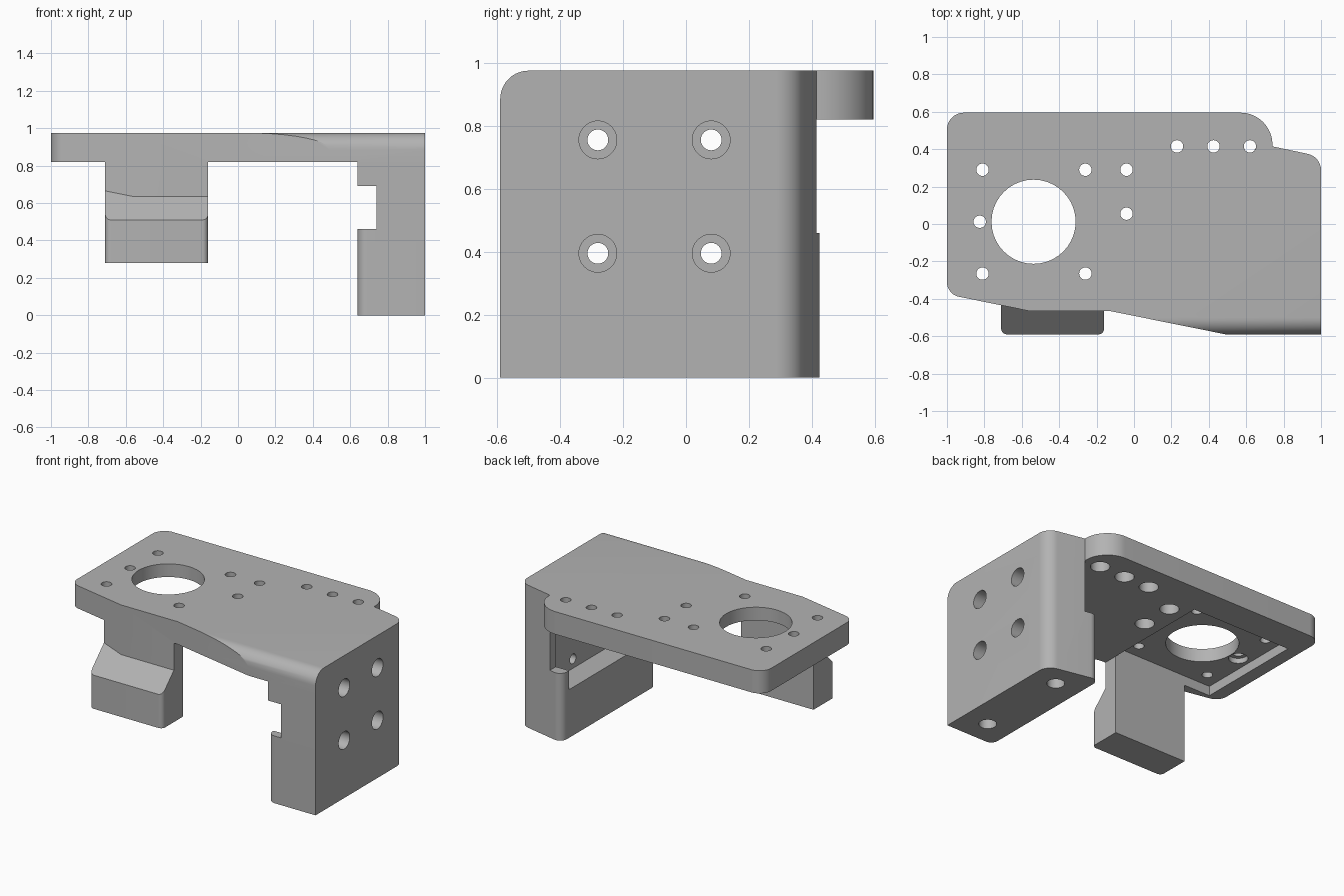
import bpy
import bmesh
from math import radians, tan
from mathutils import Vector, Matrix

cube = bpy.data.objects.get("Cube")
if cube:
    bpy.data.objects.remove(cube, do_unlink=True)

grey = bpy.data.materials.new("machined grey")
grey.use_nodes = True
COLOUR = (0.45, 0.45, 0.45, 1)
grey.diffuse_color = COLOUR
grey.node_tree.nodes["Principled BSDF"].inputs["Base Color"].default_value = COLOUR

TOP, UNDER, LEDGE = 0.975, 0.82, 0.46


def rounded(corners, steps=12):
    """Outline from (x, y, radius) corners, each filleted."""
    out = []
    for i, (x, y, r) in enumerate(corners):
        p = Vector((x, y))
        if not r:
            out.append(p)
            continue
        a = (Vector(corners[i - 1][:2]) - p).normalized()
        b = (Vector(corners[(i + 1) % len(corners)][:2]) - p).normalized()
        half = a.angle(b) / 2
        reach = r / tan(half)
        centre = p + (a + b).normalized() * (r ** 2 + reach ** 2) ** 0.5
        start, end = p + a * reach - centre, p + b * reach - centre
        for k in range(steps + 1):
            d = start.lerp(end, k / steps).normalized()
            out.append(centre + d * r)
    return out


def prism(name, outline, low, high, axis="z"):
    """Extrude an outline; axis x takes (y, z) points, axis z takes (x, y)."""
    place = (lambda p, h: (h, p[0], p[1])) if axis == "x" else (lambda p, h: (p[0], p[1], h))
    bm = bmesh.new()
    face = bm.faces.new([bm.verts.new(place(p, low)) for p in outline])
    step = Vector((high - low, 0, 0)) if axis == "x" else Vector((0, 0, high - low))
    new = bmesh.ops.extrude_face_region(bm, geom=[face], use_keep_orig=True)["geom"]
    bmesh.ops.translate(bm, verts=[v for v in new if isinstance(v, bmesh.types.BMVert)], vec=step)
    bmesh.ops.recalc_face_normals(bm, faces=bm.faces)
    mesh = bpy.data.meshes.new(name)
    bm.to_mesh(mesh)
    bm.free()
    mesh.materials.append(grey)
    obj = bpy.data.objects.new(name, mesh)
    bpy.context.collection.objects.link(obj)
    return obj


def box(name, x, y, z):
    return prism(name, [(x[0], y[0]), (x[1], y[0]), (x[1], y[1]), (x[0], y[1])], *z)


def disc(u, v, r, sides=40):
    return [Matrix.Rotation(radians(360 * k / sides), 2) @ Vector((r, 0)) + Vector((u, v))
            for k in range(sides)]


def combine(body, other, operation="DIFFERENCE"):
    mod = body.modifiers.new("join", "BOOLEAN")
    mod.operation, mod.object, mod.solver = operation, other, "EXACT"
    bpy.context.view_layer.objects.active = body
    bpy.ops.object.modifier_apply(modifier=mod.name)
    bpy.data.objects.remove(other, do_unlink=True)


def drill(body, u, v, r, low, high, axis="z"):
    combine(body, prism("drill", disc(u, v, r), low, high, axis))


# Top plate
plate_outline = rounded([
    (-1, -0.376, 0.08), (-0.56, -0.465, 0), (-0.13, -0.465, 0), (0.49, -0.59, 0),
    (1, -0.59, 0), (1, 0.36, 0.09), (0.74, 0.415, 0), (0.74, 0.595, 0.17), (-1, 0.595, 0.09)])
bracket = prism("mounting_bracket", plate_outline, UNDER, TOP)

# Side block: rounded foot and square upper part
def block_outline(r):
    return rounded([(0.64, -0.59, r), (1, -0.59, 0), (1, 0.36, 0.09), (0.64, 0.436, r)])

side = prism("side_block", block_outline(0.05), 0, LEDGE)
combine(side, prism("side_upper", block_outline(0), LEDGE, UNDER), "UNION")
combine(side, box("front_notch", (0.5, 0.74), (-0.8, 0.3), (LEDGE, 0.69)))
combine(side, box("rear_notch", (0.5, 0.74), (0.2, 0.6), (LEDGE, 0.9)))
combine(side, box("side_pocket", (0.5, 0.8), (-0.53, 0.35), (0.33, 0.9)))
combine(bracket, side, "UNION")

# Hanging leg with a sloped shoulder, its upper front following the plate edge
leg = prism("leg", rounded([(-0.71, -0.59, 0.03), (-0.16, -0.59, 0.03),
                            (-0.16, -0.365, 0), (-0.71, -0.365, 0)]), 0.28, UNDER)
combine(leg, prism("shoulder_cut", [(-0.7, 0.4), (-0.59, 0.51), (-0.3, 0.8), (-0.3, 1.2), (-0.7, 1.2)],
                   -0.9, 0, "x"))
neck = prism("leg_neck", [(-0.71, -0.435), (-0.56, -0.465), (-0.16, -0.465),
                          (-0.16, -0.365), (-0.71, -0.365)], 0.5, UNDER)
combine(leg, neck, "UNION")
combine(bracket, leg, "UNION")

# Rounded top front edge
R = 0.09
quarter = [(y, z) for y, z in disc(-0.59 + R, TOP - R, R) if y <= -0.59 + R + 1e-4 and z >= TOP - R - 1e-4]
quarter.sort()
combine(bracket, prism("edge_round", quarter + [(-0.59 + R, 1.1), (-0.7, 1.1), (-0.7, TOP - R)],
                       -0.2, 1.2, "x"))

# Square recess under the plate and the large opening
combine(bracket, box("recess", (-0.91, -0.16), (-0.365, 0.385), (0.7, 0.885)))
drill(bracket, -0.537, 0.012, 0.225, 0.7, 1.1)

# Small plate holes, some counterbored from below
for x in (-0.81, -0.26):
    for y in (-0.265, 0.29):
        drill(bracket, x, y, 0.033, 0.84, 1.1)
for x, y in ((-0.04, 0.29), (-0.04, 0.055), (0.23, 0.415), (0.425, 0.415), (0.62, 0.415), (-0.825, 0.012)):
    drill(bracket, x, y, 0.033, 0.7, 1.1)
    drill(bracket, x, y, 0.06, 0.7, 0.92 if x < -0.5 else 0.89)

# Counterbored side holes
for y in (-0.28, 0.08):
    for z in (0.395, 0.755):
        drill(bracket, y, z, 0.033, 0.6, 1.1, "x")
        drill(bracket, y, z, 0.06, 0.9, 1.1, "x")

# Blind holes in the foot
for y in (-0.42, 0.23):
    drill(bracket, 0.82, y, 0.055, -0.1, 0.25)

bpy.ops.object.select_all(action="DESELECT")
bracket.select_set(True)
bpy.context.view_layer.objects.active = bracket
bpy.ops.object.shade_smooth_by_angle(angle=radians(25))
